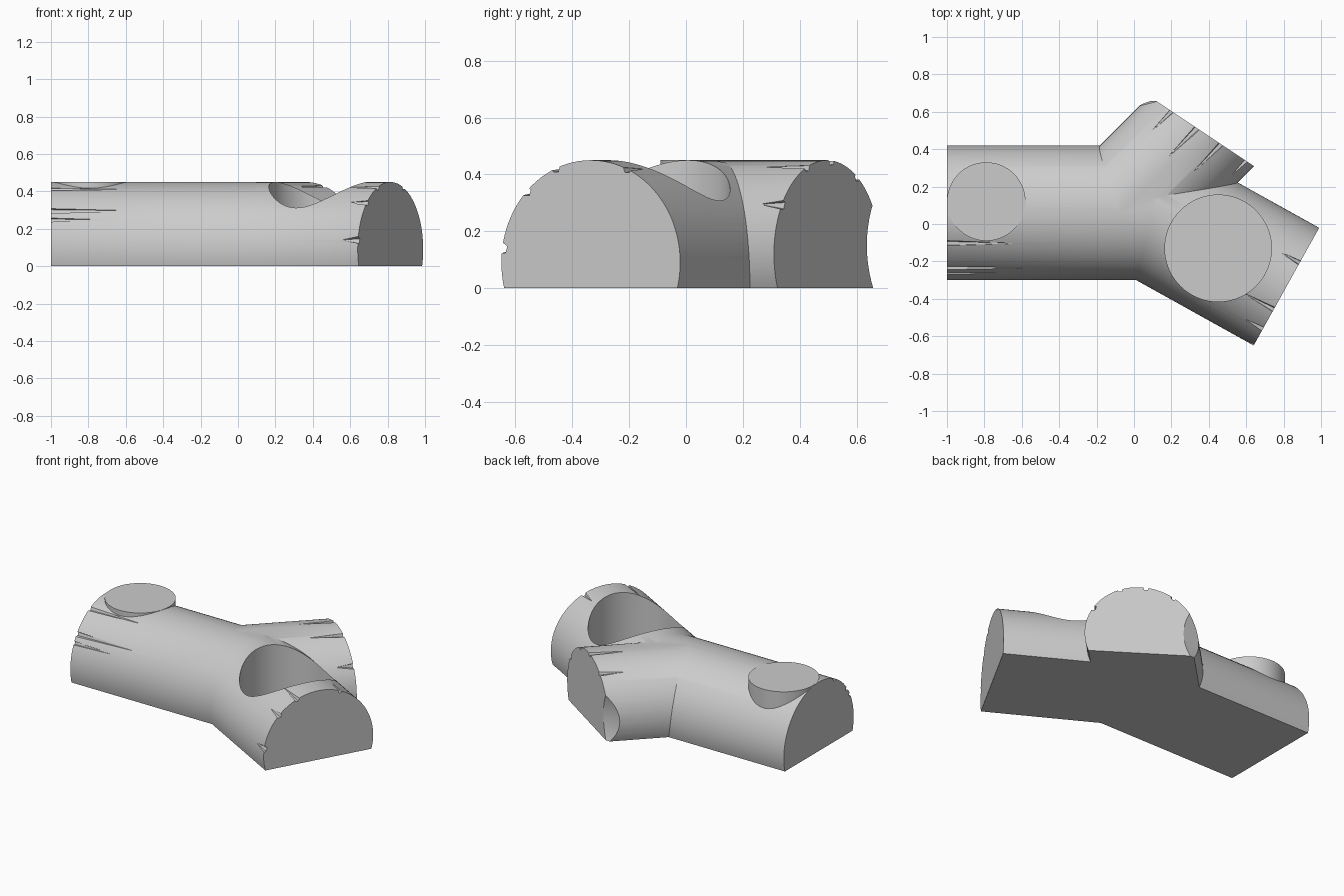
import bpy, bmesh, math
from mathutils import Vector, Matrix

cube = bpy.data.objects.get("Cube")
if cube:
    bpy.data.objects.remove(cube, do_unlink=True)

grey = bpy.data.materials.new("plain grey")
grey.use_nodes = True
colour = (0.6, 0.6, 0.6, 1)
grey.diffuse_color = colour
grey.node_tree.nodes["Principled BSDF"].inputs["Base Color"].default_value = colour


def finish(name, bm):
    bmesh.ops.recalc_face_normals(bm, faces=bm.faces)
    mesh = bpy.data.meshes.new(name)
    bm.to_mesh(mesh)
    bm.free()
    mesh.materials.append(grey)
    ob = bpy.data.objects.new(name, mesh)
    bpy.context.collection.objects.link(ob)
    return ob


def half_log(name, stations, radius, axis_z, steps=56):
    """Sweep a flat-bottomed round through (centre, sideways vector) stations."""
    low = math.asin(axis_z / radius)
    angles = [-low + (math.pi + 2 * low) * i / steps for i in range(steps + 1)]
    bm = bmesh.new()
    rings = []
    for centre, side in stations:
        ring = []
        for a in angles:
            p = Vector(centre) + Vector(side) * radius * math.cos(a)
            z = max(0, axis_z + radius * math.sin(a))
            ring.append(bm.verts.new((p.x, p.y, z)))
        rings.append(ring)
    for a, b in zip(rings, rings[1:]):
        for i in range(len(a)):
            j = (i + 1) % len(a)
            bm.faces.new((a[i], a[j], b[j], b[i]))
    bm.faces.new(rings[0])
    bm.faces.new(rings[-1])
    return finish(name, bm)


def tapered(name, start, end, r1, r2, sides):
    """Cylinder or cone between two points."""
    start, end = Vector(start), Vector(end)
    axis = end - start
    turn = axis.to_track_quat('Z', 'Y').to_matrix().to_4x4()
    bm = bmesh.new()
    bmesh.ops.create_cone(bm, cap_ends=True, segments=sides, radius1=r1, radius2=r2,
                          depth=axis.length,
                          matrix=Matrix.Translation((start + end) / 2) @ turn)
    return finish(name, bm)


def combine(target, tool, operation):
    mod = target.modifiers.new(operation, 'BOOLEAN')
    mod.operation, mod.solver, mod.object = operation, 'EXACT', tool
    bpy.context.view_layer.update()
    result = target.evaluated_get(bpy.context.evaluated_depsgraph_get())
    mesh = bpy.data.meshes.new_from_object(result)
    target.modifiers.clear()
    target.data = mesh
    bpy.data.objects.remove(tool, do_unlink=True)


# Main bent trunk with a mitred joint
R, AXIS_Z = 0.36, 0.09
left_end, bend, right_end = Vector((-1, 0.06)), Vector((0.105, 0.06)), Vector((0.815, -0.335))
arm_dir = (right_end - bend).normalized()
n1, n2 = Vector((0, 1)), Vector((-arm_dir.y, arm_dir.x))
mitre = (n1 + n2).normalized()
mitre /= mitre.dot(n1)
trunk = half_log("log_body", [(left_end, n1), (bend, mitre), (right_end, n2)], R, AXIS_Z)

# Side branch with a slanted end
branch_end = Vector((0.361, 0.496))
branch_dir = Vector((1, 1)).normalized()
branch_side = Vector((-branch_dir.y, branch_dir.x))
slant = Vector((-0.832, 0.555))
slant /= slant.dot(branch_side)
BR, BZ = 0.33, 0.12
branch = half_log("side_branch", [((-0.075, 0.06), branch_side), (branch_end, slant)], BR, BZ)
combine(trunk, branch, 'UNION')

# Hollowed tip of the branch
combine(trunk, tapered("tip_cutter", (-0.25, 1.13, 0.15), (0.4, 1.14, 0.15), 0.5, 0.5, 96), 'DIFFERENCE')

# Round socket in the right arm
combine(trunk, tapered("socket_cutter", (0.45, -0.13, 0.1), (0.45, -0.13, 0.6), 0.285, 0.285, 72), 'DIFFERENCE')


# Bark cracks running in from each end: angle around the log, length, width
def cracks(end, inward, side, radius, axis_z, marks):
    for degrees, length, width in marks:
        a = math.radians(degrees)
        offset = Vector(side) * radius * math.cos(a)
        base = Vector((end.x + offset.x, end.y + offset.y, axis_z + radius * math.sin(a)))
        run = Vector((inward.x, inward.y, 0))
        cutter = tapered("crack_cutter", base - run * 0.02, base + run * length, width, 0.002, 5)
        combine(trunk, cutter, 'DIFFERENCE')


cracks(left_end, Vector((1, 0)), n1, R, AXIS_Z,
       [(117, 0.35, 0.018), (145, 0.4, 0.018), (154, 0.26, 0.014)])
cracks(right_end, -arm_dir, n2, R, AXIS_Z,
       [(66, 0.11, 0.018), (113, 0.17, 0.018), (136, 0.1, 0.022), (172, 0.09, 0.026)])
cracks(branch_end, -branch_dir, slant, BR, BZ,
       [(55, 0.14, 0.018), (85, 0.21, 0.02), (112, 0.2, 0.018), (148, 0.1, 0.024)])

# Round stud on the left end
stud = tapered("round_stud", (-0.79, 0.12, 0.2), (-0.79, 0.12, 0.451), 0.21, 0.21, 72)

bpy.ops.object.select_all(action='DESELECT')
for ob in (trunk, stud):
    ob.select_set(True)
bpy.context.view_layer.objects.active = trunk
bpy.ops.object.shade_smooth_by_angle(angle=math.radians(30))
